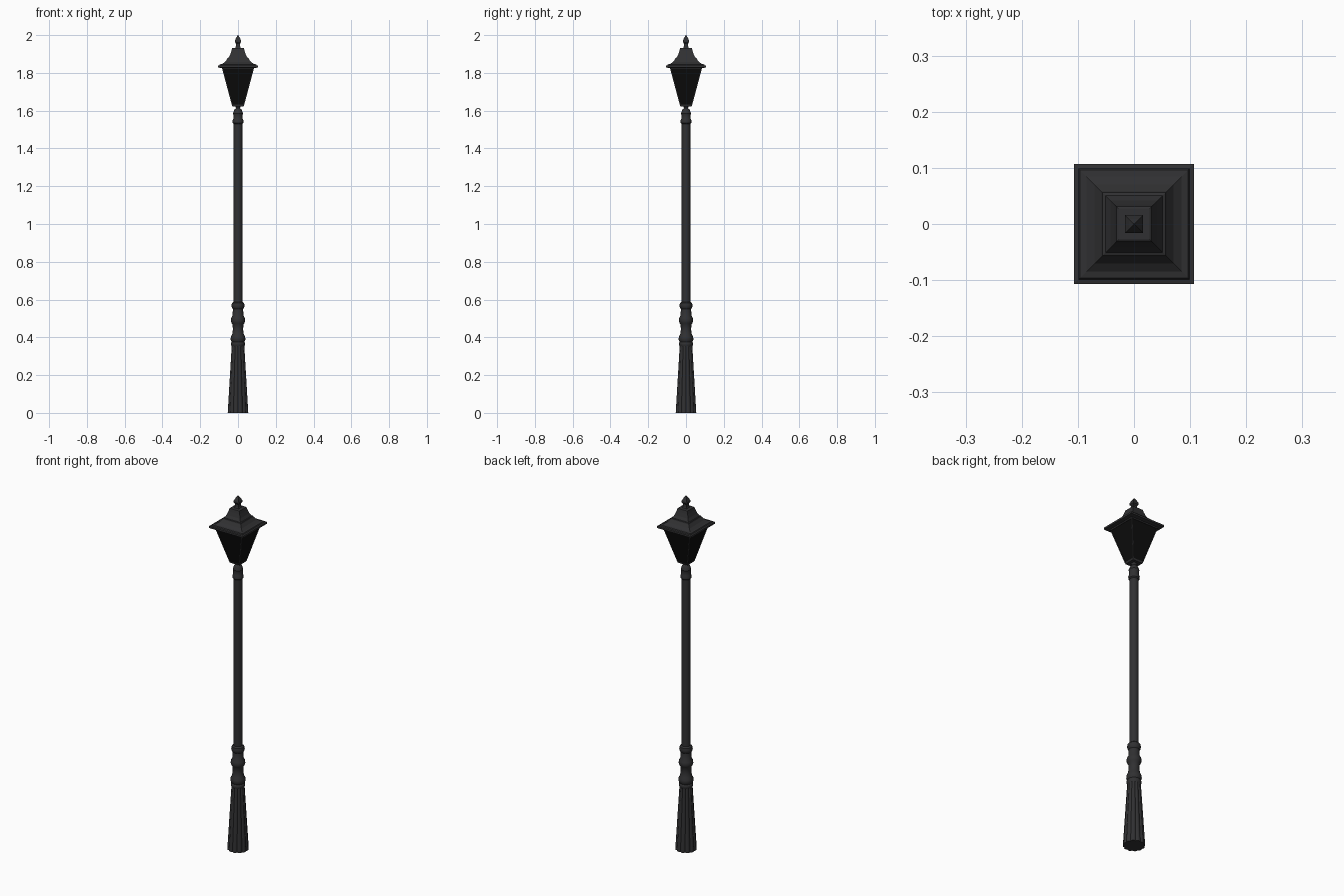
import bpy, math
from math import sin, cos, pi, sqrt

if "Cube" in bpy.data.objects:
    bpy.data.objects.remove(bpy.data.objects["Cube"])


def material(name, c):
    m = bpy.data.materials.new(name)
    m.diffuse_color = (*c, 1)
    m.use_nodes = True
    m.node_tree.nodes["Principled BSDF"].inputs["Base Color"].default_value = m.diffuse_color
    return m


iron = material("dark_iron", (0.03, 0.03, 0.032))
glass = material("dark_glass", (0.004, 0.004, 0.004))


def lathe(name, profile, sides, mat, shape=lambda i: 1.0, turn=0.0, smooth=True):
    """Stack rings of (radius, z), join them and cap both ends."""
    verts, faces = [], []
    for r, z in profile:
        for i in range(sides):
            a = turn + 2 * pi * i / sides
            verts.append((r * shape(i) * cos(a), r * shape(i) * sin(a), z))
    for k in range(len(profile) - 1):
        for i in range(sides):
            j = (i + 1) % sides
            b, t = k * sides, (k + 1) * sides
            faces.append((b + i, b + j, t + j, t + i))
    faces.append(tuple(reversed(range(sides))))
    faces.append(tuple(range(len(verts) - sides, len(verts))))
    me = bpy.data.meshes.new(name)
    me.from_pydata(verts, [], faces)
    me.materials.append(mat)
    ob = bpy.data.objects.new(name, me)
    bpy.context.collection.objects.link(ob)
    if smooth:
        bpy.context.view_layer.objects.active = ob
        ob.select_set(True)
        bpy.ops.object.shade_smooth_by_angle(angle=math.radians(35))
        ob.select_set(False)
    return ob


def square(name, profile, mat):
    """Square section loft from (half width, z)."""
    return lathe(name, [(h * sqrt(2), z) for h, z in profile], 4, mat,
                 turn=pi / 4, smooth=False)


# fluted base: twelve ribs with narrow grooves
lathe("fluted_base", [(0.056, 0), (0.034, 0.36)], 48, iron,
      shape=lambda i: (0.89, 0.98, 1.0, 0.98)[i % 4])

# turned rings above the base
lathe("base_rings", [
    (0.032, 0.35), (0.037, 0.36), (0.037, 0.37), (0.033, 0.376), (0.039, 0.387),
    (0.038, 0.402), (0.031, 0.415), (0.027, 0.44), (0.029, 0.468), (0.034, 0.475),
    (0.038, 0.487), (0.036, 0.502), (0.029, 0.515), (0.027, 0.55), (0.032, 0.556),
    (0.035, 0.568), (0.032, 0.581), (0.024, 0.588)], 24, iron)

# pole and its top collar
lathe("pole", [(0.0235, 0.58), (0.0225, 1.545)], 20, iron)
lathe("top_collar", [
    (0.022, 1.53), (0.028, 1.536), (0.029, 1.548), (0.025, 1.556), (0.025, 1.58),
    (0.027, 1.585), (0.024, 1.593), (0.019, 1.606), (0.011, 1.613), (0.012, 1.618),
    (0.019, 1.627)], 24, iron)

# lantern: floor, glass body and top rail
square("lantern_floor", [(0.03, 1.623), (0.033, 1.632)], iron)
square("lantern_glass", [(0.030, 1.630), (0.083, 1.83)], glass)
square("lantern_top_rail", [(0.083, 1.82), (0.087, 1.832)], iron)

# slanted corner bars
for n in range(4):
    a = pi / 4 + n * pi / 2
    verts = []
    for h, z in ((0.031, 1.628), (0.085, 1.83)):
        for dx, dy in ((-0.003, -0.003), (0.001, -0.003), (0.001, 0.001), (-0.003, 0.001)):
            x, y = h + dx, h + dy
            t = n * pi / 2
            verts.append((x * cos(t) - y * sin(t), x * sin(t) + y * cos(t), z))
    me = bpy.data.meshes.new("corner_bar")
    me.from_pydata(verts, [], [(3, 2, 1, 0), (4, 5, 6, 7)] +
                   [(i, (i + 1) % 4, (i + 1) % 4 + 4, i + 4) for i in range(4)])
    me.materials.append(iron)
    bpy.context.collection.objects.link(bpy.data.objects.new("corner_bar", me))

# stepped roof with flared eave
square("roof", [
    (0.085, 1.826), (0.107, 1.828), (0.107, 1.838), (0.099, 1.840), (0.096, 1.845),
    (0.085, 1.847), (0.070, 1.857), (0.058, 1.872), (0.056, 1.878), (0.051, 1.880),
    (0.042, 1.895), (0.035, 1.915), (0.031, 1.931), (0.028, 1.933)], iron)

# finial
square("finial", [(0.016, 1.93), (0.012, 1.938), (0.011, 1.955), (0.016, 1.962),
                  (0.016, 1.972), (0.009, 1.987), (0.001, 2.0)], iron)
